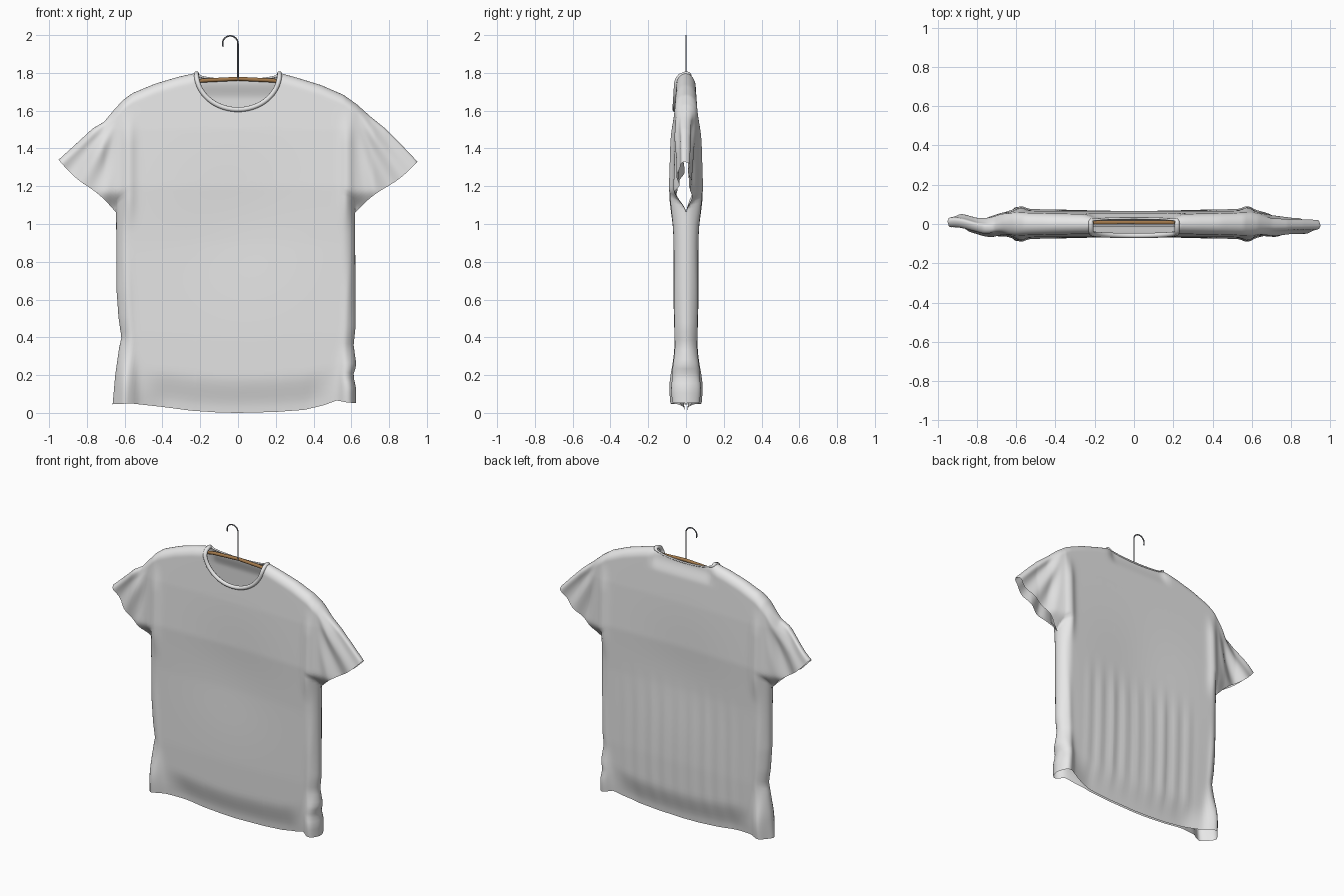
import bpy, bmesh, math

if "Cube" in bpy.data.objects:
    bpy.data.objects.remove(bpy.data.objects["Cube"])


def material(name, rgb):
    m = bpy.data.materials.new(name)
    m.diffuse_color = (*rgb, 1)
    m.use_nodes = True
    m.node_tree.nodes["Principled BSDF"].inputs["Base Color"].default_value = m.diffuse_color
    return m


CLOTH = material("light grey cloth", (0.8, 0.8, 0.8))
WOOD = material("brown wood", (0.36, 0.19, 0.07))
WIRE = material("dark steel", (0.2, 0.21, 0.24))


def interp(x, pts):
    if x <= pts[0][0]:
        return pts[0][1]
    for (a, b), (c, d) in zip(pts, pts[1:]):
        if x <= c:
            return b + (d - b) * (x - a) / (c - a)
    return pts[-1][1]


def smooth(t):
    t = min(max(t, 0), 1)
    return t * t * (3 - 2 * t)


def bump(t, width):
    return math.exp(-(t / width) ** 2)


def rounded(t):
    return math.sqrt(max(0, 1 - (1 - min(max(t, 0), 1)) ** 2))


# Outline of the shirt, read as simple profiles (key -1 = left, 1 = right)
NECK = 0.22
PIT = 1.06
WIDTH = {-1: 0.645, 1: 0.62}
EDGE = {-1: [(0.03, 0.665), (0.2, 0.65), (0.34, 0.63), (0.4, 0.617), (0.5, 0.632), (0.65, 0.643), (1.06, 0.645)],
        1: [(0.03, 0.625), (0.13, 0.625), (0.2, 0.61), (0.25, 0.627), (0.36, 0.612), (0.45, 0.622), (1.06, 0.62)]}
HEM = [(-0.66, 0.045), (-0.55, 0.05), (-0.4, 0.032), (-0.25, 0.012), (-0.1, 0.002), (0, 0.0),
       (0.2, 0.005), (0.35, 0.016), (0.45, 0.04), (0.52, 0.066), (0.57, 0.056), (0.63, 0.05)]
TOP = {-1: [(0, 1.815), (0.22, 1.8), (0.32, 1.778), (0.44, 1.742), (0.56, 1.692), (0.61, 1.655),
            (0.66, 1.6), (0.71, 1.54), (0.77, 1.505), (0.84, 1.44), (0.95, 1.34)],
       1: [(0, 1.815), (0.22, 1.8), (0.32, 1.772), (0.44, 1.735), (0.56, 1.683), (0.63, 1.633),
           (0.7, 1.57), (0.78, 1.505), (0.86, 1.425), (0.95, 1.33)]}
DEPTH = [(0, 0.036), (0.1, 0.046), (0.4, 0.058), (0.9, 0.067), (1.2, 0.077),
         (1.5, 0.067), (1.75, 0.05), (1.82, 0.046)]
SLEEVE_DEPTH = [(0.6, 1), (0.7, 0.66), (0.8, 0.44), (0.95, 0.38)]


def sheet_y(x, z, face):
    """Depth of the front (-1) or back (1) cloth sheet, folds included."""
    side = -1 if x < 0 else 1
    a = abs(x)
    top = rounded((interp(a, TOP[side]) - z) / 0.055)
    flank = max(rounded((interp(z, EDGE[side]) - a) / 0.07), smooth((z - PIT) / 0.12))
    h = interp(z, DEPTH) * interp(a, SLEEVE_DEPTH)
    # sleeve folds fanning from the shoulder
    fan = math.atan2(a - 0.5, 1.76 - z)
    out = smooth((a - 0.63) / 0.1)
    h += 0.009 * out * math.sin(fan * 24 + face * side)
    # crease along the armhole
    h += 0.014 * bump(a - 0.575, 0.03) * smooth((z - 0.95) / 0.2) * smooth((1.62 - z) / 0.2)
    # crumpled hem corners and long side folds
    h += 0.042 * bump(a - 0.6, 0.05) * smooth((0.38 - z) / 0.25)
    h += 0.005 * bump(a - 0.55 - 0.05 * z, 0.02) * smooth((0.9 - z) / 0.3)
    # the middle hangs slack and the hem falls almost shut
    h -= 0.016 * bump(z - 1.0, 0.33) * bump(a, 0.35)
    shut = (1 - smooth((z - interp(x, HEM)) / 0.2)) * smooth((0.56 - a) / 0.2)
    h *= 1 - 0.78 * shut
    # gentle ripples down the back, back neck lying close to the hanger
    if face > 0:
        h += 0.003 * math.sin(x * 62 + z) * smooth((1.0 - z) / 0.3) * smooth((0.5 - a) / 0.15) * smooth(z / 0.3)
        h *= 1 - 0.4 * smooth((z - 1.66) / 0.1) * smooth((0.26 - a) / 0.08)
    # sleeves hang a little off the middle plane
    shift = out * (-0.01 if side > 0 else 0.016 * math.cos((a - 0.92) * 18))
    return face * h * top * flank + shift


def neck_z(x, face):
    return 1.8 - (0.19 if face < 0 else 0.034) * math.sqrt(max(0, 1 - (x / NECK) ** 2))


def add_grid(bm, columns):
    cols = [[bm.verts.new(p) for p in c] for c in columns]
    for a, b in zip(cols, cols[1:]):
        for i in range(len(a) - 1):
            bm.faces.new((a[i], b[i], b[i + 1], a[i + 1]))


# Shirt body: front and back sheets joined at shoulders and sides
STEPS = [1 - (1 - r / 90) ** 1.5 for r in range(91)]
half = [NECK * math.sin(k * math.pi / 24) for k in range(13)]
bm = bmesh.new()
for face in (-1, 1):
    columns = []
    for side in (-1, 1):
        w = WIDTH[side]
        xs = half + [NECK + (w - NECK) * math.sin(k / 28 * math.pi / 2) for k in range(1, 29)]
        strip = []
        for a in xs:
            zb = interp(side * a, HEM)
            zt = neck_z(a, face) if a < NECK - 1e-5 else interp(a, TOP[side])
            col = []
            for v in STEPS:
                z = zb + (zt - zb) * v
                x = side * (a + (interp(z, EDGE[side]) - w) * smooth((a - 0.3) / (w - 0.3)))
                col.append((x, sheet_y(x, z, face), z))
            strip.append(col)
        columns += strip[::-1] if side < 0 else strip[1:]
    add_grid(bm, columns)

# Sleeves: sheets between the cuff line and the shoulder line, sharing the body's rows
for side in (-1, 1):
    w = WIDTH[side]
    tip_z = TOP[side][-1][1]
    zb, zt = interp(side * w, HEM), interp(w, TOP[side])
    rows = [0] + [(z - PIT) / (zt - PIT) for z in (zb + (zt - zb) * v for v in STEPS) if z > PIT]
    for face in (-1, 1):
        columns = []
        for i in range(41):
            s = i / 40
            a = w + (0.95 - w) * s
            low = PIT + (tip_z - PIT) * s + 0.012 * math.sin(s * math.pi * 2)
            high = interp(a, TOP[side])
            zs = [low + (high - low) * v for v in rows]
            columns.append([(side * a, sheet_y(side * a, z, face), z) for z in zs])
        add_grid(bm, columns)

bmesh.ops.remove_doubles(bm, verts=bm.verts, dist=0.0008)
bmesh.ops.recalc_face_normals(bm, faces=bm.faces)
me = bpy.data.meshes.new("shirt")
bm.to_mesh(me)
bm.free()
me.materials.append(CLOTH)
for p in me.polygons:
    p.use_smooth = True
bpy.context.collection.objects.link(bpy.data.objects.new("shirt", me))


def tube(name, pts, radius, mat, cyclic=False, scales=None):
    cu = bpy.data.curves.new(name, 'CURVE')
    cu.dimensions = '3D'
    cu.bevel_depth = radius
    cu.bevel_resolution = 3
    cu.use_fill_caps = True
    sp = cu.splines.new('POLY')
    sp.points.add(len(pts) - 1)
    for i, (p, c) in enumerate(zip(sp.points, pts)):
        p.co = (*c, 1)
        p.radius = scales[i] if scales else 1
    sp.use_cyclic_u = cyclic
    sp.use_smooth = True
    cu.materials.append(mat)
    bpy.context.collection.objects.link(bpy.data.objects.new(name, cu))


# Ribbed collar around the neck opening, thinner at the back
ring, scales = [], []
for k in range(96):
    t = 2 * math.pi * k / 96
    face = -1 if math.sin(t) < 0 else 1
    x = NECK * math.cos(t)
    z = neck_z(x, face)
    ring.append((x, sheet_y(x, z, face), z - 0.004))
    scales.append(1 - 0.55 * smooth(math.sin(t) * 2))
tube("collar", ring, 0.013, CLOTH, True, scales)

# Wooden hanger bar under the shoulders
tube("hanger_bar", [(x / 100, 0.008, interp(abs(x) / 100, [(0, 1.769), (0.2, 1.759), (0.4, 1.715), (0.54, 1.655)]))
                    for x in range(-54, 55, 3)], 0.011, WOOD)

# Wire hook
hook = [(0, 0, 1.765), (0, 0, 1.86), (0, 0, 1.94)]
hook += [(-0.041 + 0.041 * math.cos(t * math.pi / 16), 0, 1.955 + 0.041 * math.sin(t * math.pi / 16))
         for t in range(19)]
tube("hanger_hook", hook, 0.004, WIRE)
